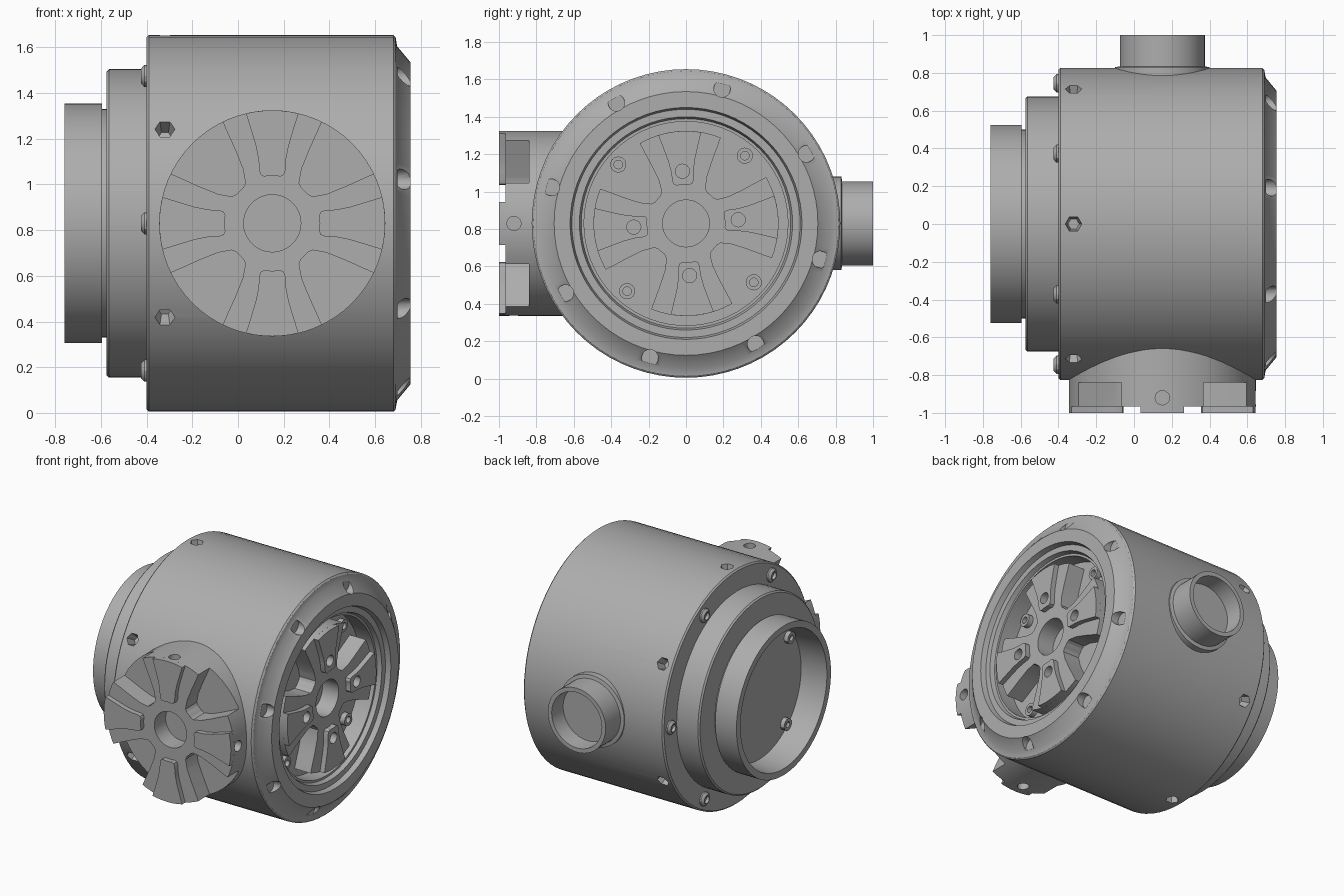
import bpy, bmesh, math
from mathutils import Matrix

if "Cube" in bpy.data.objects:
    bpy.data.objects.remove(bpy.data.objects["Cube"], do_unlink=True)

grey = bpy.data.materials.new("metal grey")
grey.use_nodes = True
grey.diffuse_color = (0.42, 0.42, 0.42, 1)
grey.node_tree.nodes["Principled BSDF"].inputs["Base Color"].default_value = (0.42, 0.42, 0.42, 1)

ZC = 0.83   # height of the main axis
XC = 0.15   # x of the front hub and rear pipe
TILT = 4    # turn of the right hub in degrees
HUB_R = 0.495
T, R = Matrix.Translation, Matrix.Rotation
AXIS_X = T((0, 0, ZC)) @ R(math.pi / 2, 4, 'Y')        # local z -> +x
AXIS_FRONT = T((XC, 0, ZC)) @ R(math.pi / 2, 4, 'X')   # local z -> -y
AXIS_BACK = T((XC, 0, ZC)) @ R(-math.pi / 2, 4, 'X')   # local z -> +y


def turn(k, n, offset=0):
    return R(math.radians(offset) + k * math.tau / n, 4, 'Z')


def add(bm, part, mat):
    """Clean a part, place it and append it to bm."""
    bmesh.ops.remove_doubles(part, verts=part.verts, dist=0.0001)
    bmesh.ops.recalc_face_normals(part, faces=part.faces)
    part.transform(mat)
    tmp = bpy.data.meshes.new("tmp")
    part.to_mesh(tmp)
    part.free()
    bm.from_mesh(tmp)
    bpy.data.meshes.remove(tmp)


def lathe(bm, profile, mat, segs=64):
    """Spin a closed (radius, height) profile around local z."""
    part = bmesh.new()
    vs = [part.verts.new((r, 0, h)) for r, h in profile]
    es = [part.edges.new(p) for p in zip(vs, vs[1:])]
    if profile[0][0] > 0:
        es.append(part.edges.new((vs[-1], vs[0])))
    bmesh.ops.spin(part, geom=vs + es, cent=(0, 0, 0), axis=(0, 0, 1),
                   angle=math.tau, steps=segs, use_duplicate=False)
    add(bm, part, mat)


def rod(bm, r, h0, h1, mat, segs=16, r_top=None):
    lathe(bm, [(0, h0), (r, h0), (r if r_top is None else r_top, h1), (0, h1)], mat, segs)


def petal(bm, half, h0, h1, mat):
    """Solid petal along local x, made of arc rows ending at each (x, y) of its edge."""
    part, cols, rows = bmesh.new(), 6, []
    for x, y in half:
        r, a = math.hypot(x, y), math.atan2(y, x)
        angles = [a * (1 - 2 * i / cols) for i in range(cols + 1)]
        rows.append([part.verts.new((r * math.cos(t), r * math.sin(t), h0)) for t in angles])
    faces = [part.faces.new((p[i], p[i + 1], q[i + 1], q[i]))
             for p, q in zip(rows, rows[1:]) for i in range(cols)]
    ext = bmesh.ops.extrude_face_region(part, geom=faces, use_keep_orig=True)
    bmesh.ops.translate(part, vec=(0, 0, h1 - h0),
                        verts=[g for g in ext["geom"] if isinstance(g, bmesh.types.BMVert)])
    add(bm, part, mat)


def finish(name, bm, cutter=None):
    """Make the object, cut it, and shade it."""
    mesh = bpy.data.meshes.new(name)
    bm.to_mesh(mesh)
    bm.free()
    ob = bpy.data.objects.new(name, mesh)
    bpy.context.collection.objects.link(ob)
    if cutter:
        cut = finish(name + "_cutter", cutter)
        cut.hide_render = True
        mod = ob.modifiers.new("cut", 'BOOLEAN')
        mod.operation, mod.object, mod.solver = 'DIFFERENCE', cut, 'EXACT'
        bpy.context.view_layer.update()
        ob.data = bpy.data.meshes.new_from_object(
            ob.evaluated_get(bpy.context.evaluated_depsgraph_get()))
        ob.modifiers.clear()
        bpy.data.objects.remove(cut, do_unlink=True)
    ob.data.materials.clear()
    ob.data.materials.append(grey)
    bpy.ops.object.select_all(action='DESELECT')
    ob.select_set(True)
    bpy.context.view_layer.objects.active = ob
    bpy.ops.object.shade_smooth_by_angle(angle=math.radians(30))
    return ob


# Drum body with left socket, flange and stepped right rim
body = bmesh.new()
lathe(body, [(0, -.57), (.465, -.57), (.48, -.76), (.525, -.76), (.525, -.595), (.5, -.595),
             (.5, -.575), (.665, -.575), (.675, -.565), (.675, -.4), (.815, -.4), (.825, -.39),
             (.825, .68), (.815, .69), (.775, .697), (.705, .755), (.62, .755), (.61, .72),
             (.57, .72), (.56, .69), (.545, .69), (.545, .57), (0, .57)], AXIS_X, 72)
cuts = bmesh.new()
for k in range(8):   # rim scallops
    rod(cuts, .045, .699, .85, AXIS_X @ turn(k, 8, 75) @ T((.745, 0, 0)))
for k in range(6):   # radial screw sockets
    spin = T((-.32, 0, ZC)) @ R(k * math.tau / 6, 4, 'X')
    rod(cuts, .03, .75, .9, spin, 6, .058)
finish("drum_body", body, cuts)

# Flange screws around the left end, and screws inside the socket
screws = bmesh.new()
for k in range(6):
    m = AXIS_X @ turn(k, 6, 30) @ T((.745, 0, 0))
    lathe(screws, [(0, -.405), (.022, -.405), (.025, -.425), (.032, -.425),
                   (.048, -.41), (.048, -.39), (0, -.39)], m, 12)
for k in range(4):
    m = AXIS_X @ turn(k, 4, 45 + TILT) @ T((.42, 0, 0))
    lathe(screws, [(0, -.58), (.02, -.58), (.02, -.6), (.042, -.6), (.042, -.56), (0, -.56)], m, 12)
finish("left_screws", screws)

# Front boss that carries the hub
boss = bmesh.new()
rod(boss, HUB_R, .6, .84, AXIS_FRONT, 64)
finish("front_boss", boss)

PAD = [(.205, .035), (.212, .05), (.23, .057), (.28, .06), (.34, .072), (.42, .096), (.481, .115)]
SLOT = [(.2, .02), (.208, .042), (.26, .078), (.34, .112), (.42, .142), (.47, .162), (.6, .207)]


def hub(name, axis, base, face, top, offset, hole):
    """Bored disc with four open diagonal slots and four raised pads, each with a hole."""
    disc, pads, disc_cuts, pad_cuts = (bmesh.new() for _ in range(4))
    lathe(disc, [(.125, base), (HUB_R, base), (HUB_R, face), (.125, face)], axis, 64)
    for k in range(4):
        m = axis @ turn(k, 4, offset)
        petal(disc_cuts, SLOT, base - .03, top + .03, m @ turn(1, 8))
        petal(pads, PAD, face, top, m)
        for bm in (disc_cuts, pad_cuts):
            hole(bm, m)
    finish(name + "_disc", disc, disc_cuts)
    finish(name + "_pads", pads, pad_cuts)


def radial_hole(bm, m):
    rod(bm, .038, .4, .55, m @ T((0, 0, .92)) @ R(math.pi / 2, 4, 'Y'))


def axial_hole(bm, m):
    rod(bm, .038, .64, .8, m @ T((.28, 0, 0)))


hub("front_hub", AXIS_FRONT, .83, .965, 1.0, 0, radial_hole)
hub("right_hub", AXIS_X, .56, .695, .73, TILT, axial_hole)

# Ring bolts on the floor of the right hub slots
bolts = bmesh.new()
for k in range(4):
    m = AXIS_X @ turn(k, 4, 45 + TILT) @ T((.48, 0, 0))
    lathe(bolts, [(.023, .56), (.043, .56), (.043, .605), (.023, .605)], m, 16)
finish("right_hub_bolts", bolts)

# Rear pipe with its collar
pipe = bmesh.new()
lathe(pipe, [(0, .6), (.25, .6), (.25, .83), (.225, .835), (.225, 1.0),
             (.195, 1.0), (.19, .88), (0, .88)], AXIS_BACK, 48)
finish("rear_pipe", pipe)
